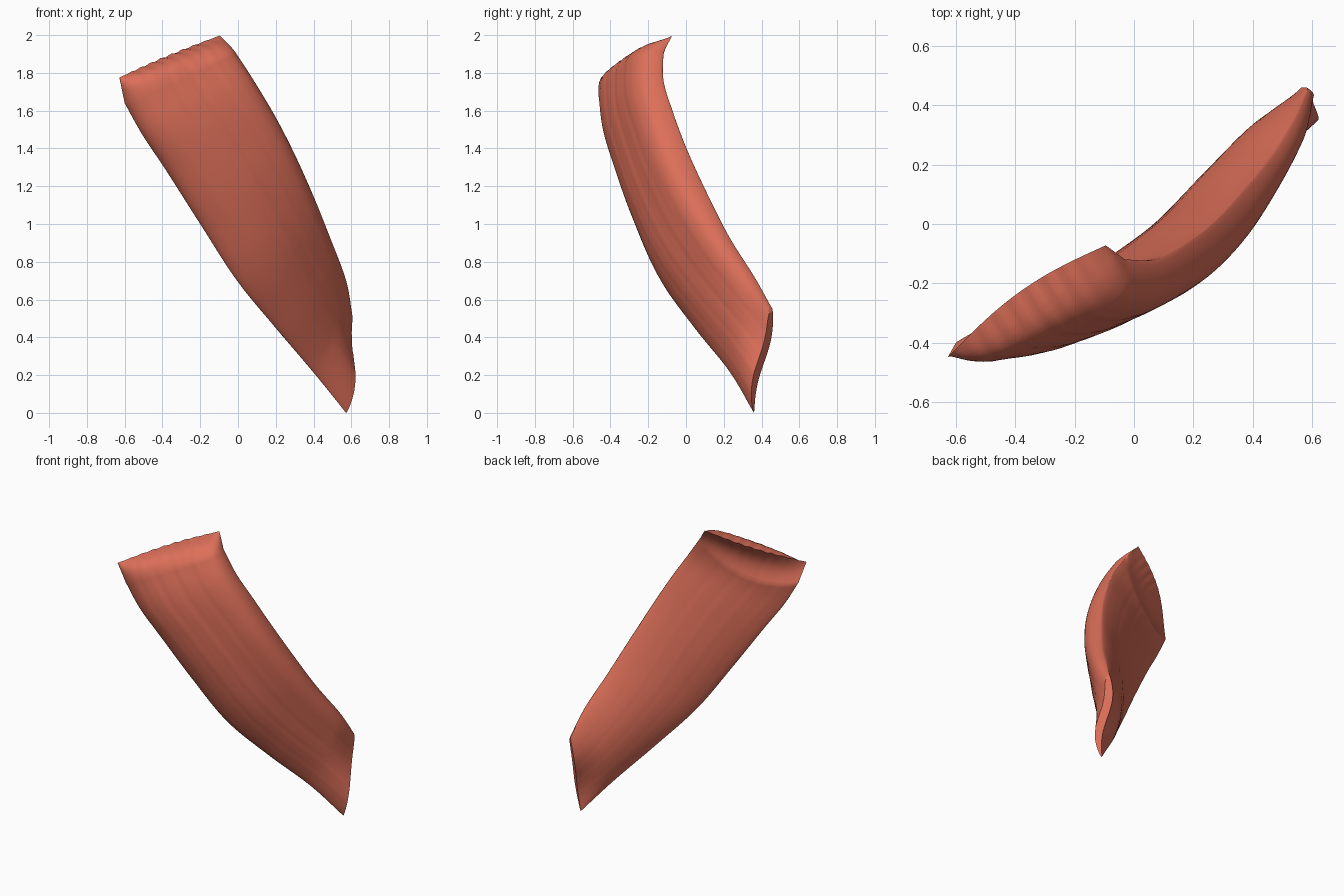
import bpy, bmesh, math
from mathutils import Vector as V

if "Cube" in bpy.data.objects:
    bpy.data.objects.remove(bpy.data.objects["Cube"])

# Lower-left and upper-right edges of the strap, from the bottom end to the top end
LEFT = [(.572, .36, .0), (.40, .235, .215), (.20, .05, .45), (-.005, -.12, .70),
        (-.2, -.235, 1.0), (-.385, -.325, 1.29), (-.505, -.375, 1.47), (-.6, -.40, 1.64)]
RIGHT = [(.585, .458, .55), (.545, .36, .72), (.46, .22, .94), (.36, .10, 1.18),
         (.265, .0, 1.4), (.17, -.07, 1.59), (.07, -.12, 1.76), (-.03, -.12, 1.91)]
FRONT = [.045, .075, .105, .14, .155, .155, .145, .135]   # bulge of the outer face
BACK = [.012, .075, .09, .075, .065, .05, .035, .025]     # bulge of the inner face
NU, SUB = 56, 9


def spline(pts, t):
    """Catmull-Rom through pts, t in 0..len-1"""
    n = len(pts) - 1
    i = min(int(t), n - 1)
    f = t - i
    b, c = pts[i], pts[i + 1]
    a = pts[i - 1] if i > 0 else b * 2 - c
    d = pts[i + 2] if i + 2 <= n else c * 2 - b
    return (b * 2 + (c - a) * f + (a * 2 - b * 5 + c * 4 - d) * f * f
            + (b * 3 - a - c * 3 + d) * f ** 3) * .5


left, right = [V(p) for p in LEFT], [V(p) for p in RIGHT]


def across(k):
    return (1 - math.cos(math.pi * k / NU)) / 2


def arch(x, power=1):
    return max(math.sin(math.pi * x), 0) ** power


def blunt(u, p):
    """Flat-topped arch with steep shoulders"""
    return max(1 - abs(2 * u - 1) ** p, 0) ** .5


def fibre(u, t):
    """Shallow grooves running along the strap"""
    w = u + .02 * math.sin(t * 1.1)
    g = math.sin(w * 38 + .5 * t) * .4 + math.sin(w * 71 - .4 * t) * .3
    return .003 * g * arch(u) * (.4 + t / 9)


def normal(t):
    mid = lambda s: (spline(left, s) + spline(right, s)) / 2
    along = mid(min(t + .1, 7)) - mid(max(t - .1, 0))
    return (spline(right, t) - spline(left, t)).cross(along).normalized()


def point(t, u, side):
    """Point on the outer (+1) or inner (-1) face"""
    n = normal(t)
    h = spline(FRONT if side > 0 else BACK, t)
    s = arch(u, .62)
    if side > 0:
        if u > .5:                     # thick, blunt upper-right edge
            s = blunt(u, 6)
        else:                          # fuller lower-left edge near the top
            skew = min(max((t - 3) / 4, 0), 1)
            s = s * (1 - skew) + blunt(u, 3.5) * skew
    p = spline(left, t).lerp(spline(right, t), u)
    # wavy bottom end
    p += V((-.6, .6, 0)) * .025 * -math.sin(2 * math.pi * u) * max(1 - t, 0)
    return p + n * side * (h * s + fibre(u, t) * (1 if side > 0 else .5))


bm = bmesh.new()


def strip(rows):
    """Skin a list of equally long point rows"""
    vs = [[bm.verts.new(p) for p in r] for r in rows]
    for r, q in zip(vs, vs[1:]):
        for k in range(len(r) - 1):
            bm.faces.new((r[k], r[k + 1], q[k + 1], q[k]))


# Outer and inner faces; the inner one stops early mid-width at the sagging hollow
us = [across(k) for k in range(NU + 1)]
ts = [i / SUB for i in range(7 * SUB + 1)]
outer = [[point(t, u, 1) for u in us] for t in ts]
inner = [[point(t * (1 - .09 * arch(u, .7)), u, -1) for u in us] for t in ts]
strip(outer)
strip(inner)

# Thin bottom end
strip([outer[0], inner[0]])

# Raised, slightly ragged lip at the top, curling back over a hollow
lip = []
for u in us:
    p = V((-.628, -.45, 1.775)).lerp(V((-.095, -.072, 1.998)), u)
    p += V((-.02, .035, .0)) * arch(u)
    p.z += .004 * math.sin(u * 60) * arch(u)
    lip.append(p)
n = normal(7)
rows = []
for i in range(9):                     # outer face up to the lip
    f = i / 8
    rows.append([a.lerp(b, f) + (n * .035 + V((0, 0, .025))) * arch(f) * arch(u ** .8, .5)
                 for a, b, u in zip(outer[-1], lip, us)])
for i in range(11):                    # hollow from the lip down to the inner face
    f = i / 10
    rows.append([a.lerp(b, f) + n * .035 * arch(f) * arch(u, .7)
                 for a, b, u in zip(lip, inner[-1], us)])
strip(rows)

bmesh.ops.remove_doubles(bm, verts=bm.verts, dist=.0008)
bmesh.ops.recalc_face_normals(bm, faces=bm.faces)
me = bpy.data.meshes.new("muscle_strap")
bm.to_mesh(me)
bm.free()
ob = bpy.data.objects.new("muscle_strap", me)
bpy.context.collection.objects.link(ob)

# Muscle red
mat = bpy.data.materials.new("muscle_red")
mat.diffuse_color = (.72, .16, .10, 1)
mat.use_nodes = True
mat.node_tree.nodes["Principled BSDF"].inputs["Base Color"].default_value = mat.diffuse_color
me.materials.append(mat)

bpy.context.view_layer.objects.active = ob
ob.select_set(True)
bpy.ops.object.shade_smooth_by_angle(angle=math.radians(50))
